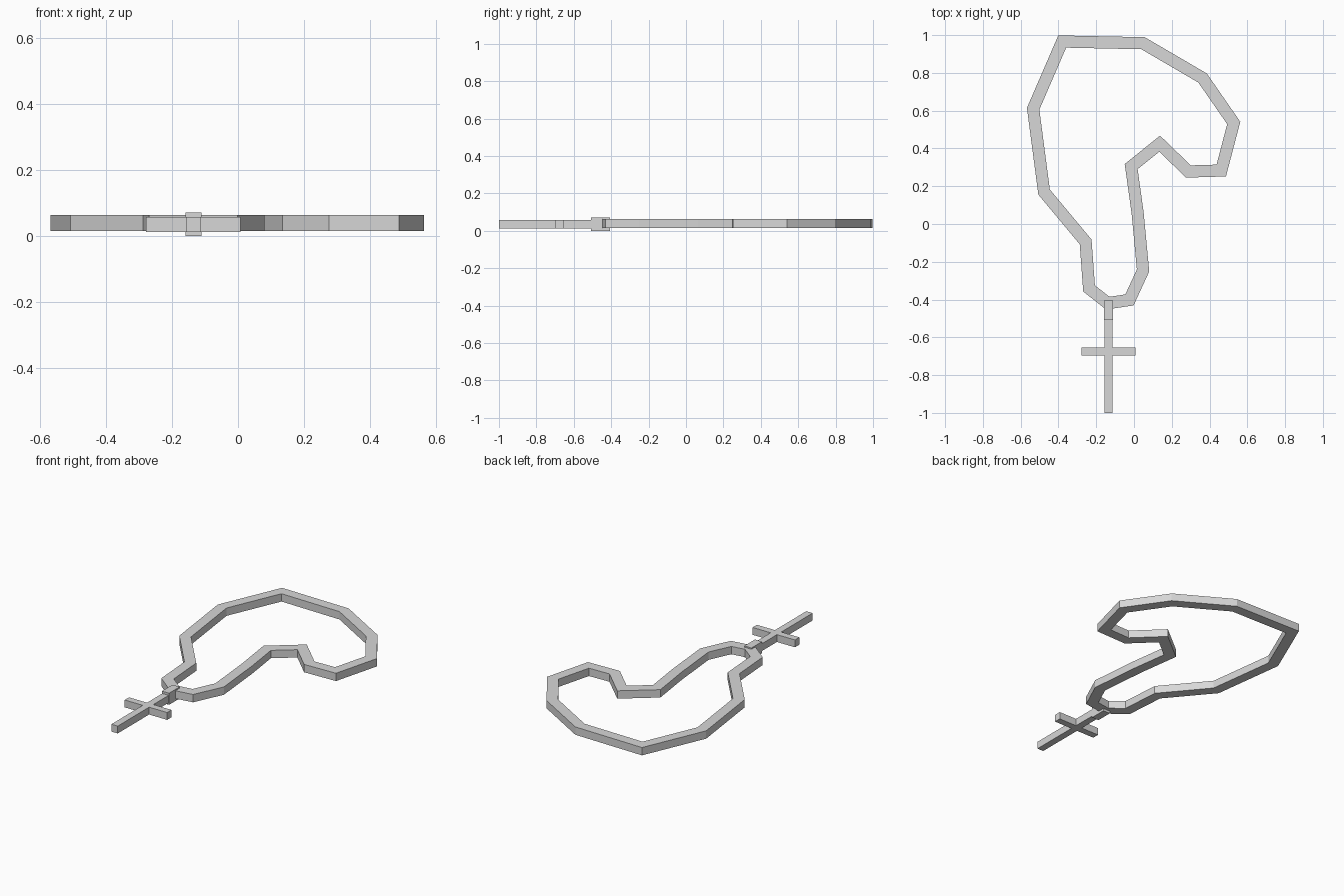
import bpy
import bmesh
from mathutils import Vector

cube = bpy.data.objects.get("Cube")
if cube:
    bpy.data.objects.remove(cube, do_unlink=True)

grey = bpy.data.materials.new("light_grey")
grey.use_nodes = True
colour = (0.68, 0.68, 0.68, 1)
grey.diffuse_color = colour
grey.node_tree.nodes["Principled BSDF"].inputs["Base Color"].default_value = colour


def finish(name, bm):
    bmesh.ops.recalc_face_normals(bm, faces=bm.faces)
    mesh = bpy.data.meshes.new(name)
    bm.to_mesh(mesh)
    bm.free()
    mesh.materials.append(grey)
    obj = bpy.data.objects.new(name, mesh)
    bpy.context.collection.objects.link(obj)


def box(name, low, high):
    low, high = Vector(low), Vector(high)
    bm = bmesh.new()
    bmesh.ops.create_cube(bm, size=1)
    bmesh.ops.scale(bm, vec=high - low, verts=bm.verts)
    bmesh.ops.translate(bm, vec=(low + high) / 2, verts=bm.verts)
    finish(name, bm)


def mitred_loop(name, path, width, bottom, top):
    """Closed band with a rectangular section and mitred corners."""
    pts = [Vector(p) for p in path]
    bm = bmesh.new()
    rings = []
    for i, p in enumerate(pts):
        before = (p - pts[i - 1]).normalized()
        after = (pts[(i + 1) % len(pts)] - p).normalized()
        n1 = Vector((-before.y, before.x))
        n2 = Vector((-after.y, after.x))
        mitre = (n1 + n2) * (width / 2) / (1 + n1.dot(n2))
        section = [(p + mitre, bottom), (p + mitre, top),
                   (p - mitre, top), (p - mitre, bottom)]
        rings.append([bm.verts.new((q.x, q.y, z)) for q, z in section])
    for i, ring in enumerate(rings):
        prev = rings[i - 1]
        for k in range(4):
            j = (k + 1) % 4
            bm.faces.new((prev[k], prev[j], ring[j], ring[k]))
    finish(name, bm)


# Necklace cord, laid flat in an irregular loop
cord = [(-0.38, 0.966), (0.048, 0.957), (0.363, 0.773), (0.528, 0.535),
        (0.462, 0.283), (0.288, 0.278), (0.136, 0.425), (-0.015, 0.304),
        (0.019, 0.06), (0.048, -0.246), (-0.024, -0.402), (-0.139, -0.419),
        (-0.238, -0.341), (-0.256, -0.095), (-0.476, 0.169), (-0.534, 0.61)]
mitred_loop("necklace_cord", cord, 0.064, 0.015, 0.063)

# Pendant cross and the clasp holding it on the cord
box("cross_upright", (-0.157, -1.0, 0.012), (-0.114, -0.46, 0.057))
box("cross_bar", (-0.279, -0.697, 0.012), (0.008, -0.655, 0.057))
box("pendant_clasp", (-0.159, -0.508, 0.0), (-0.111, -0.406, 0.071))
